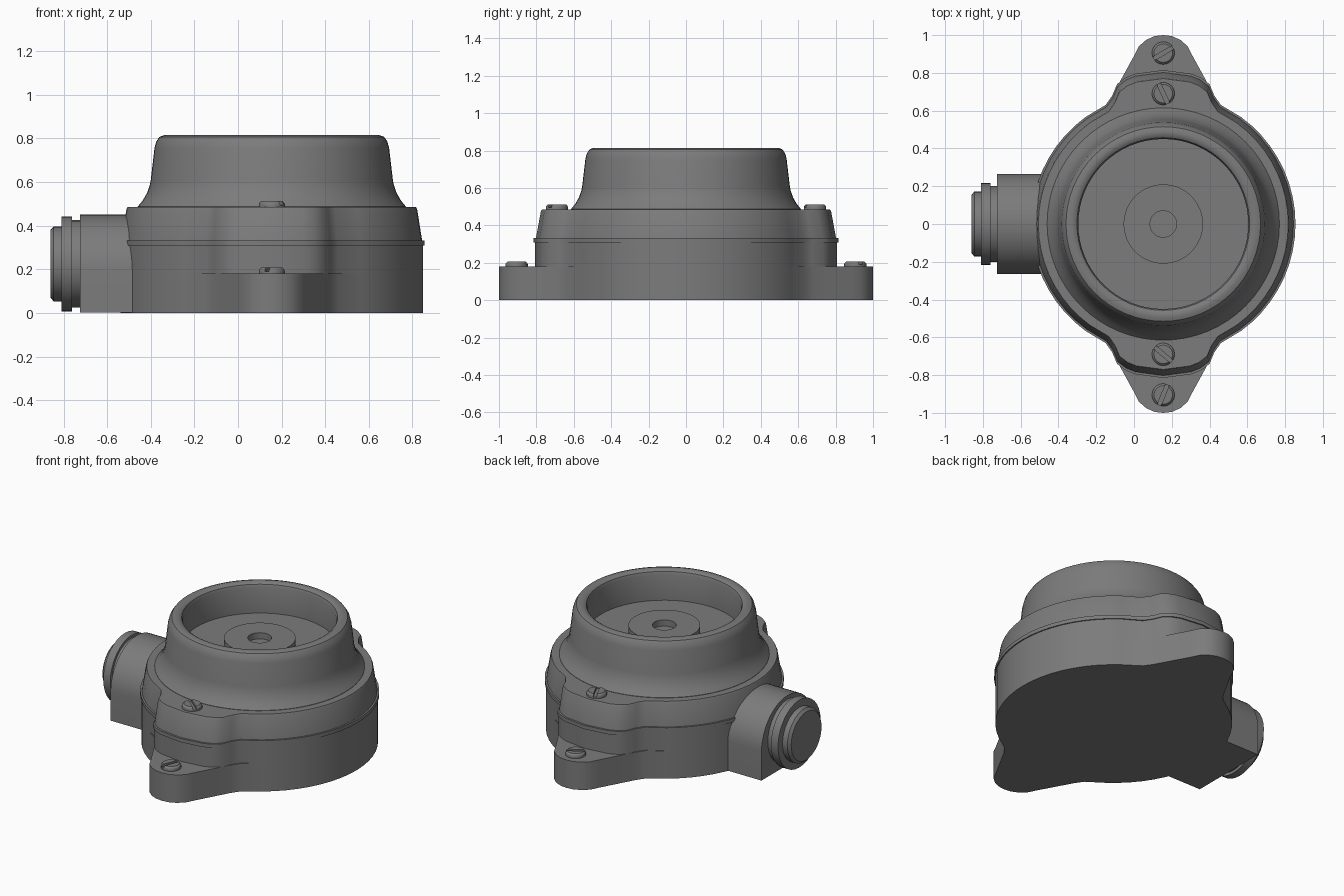
import bpy, bmesh
from math import sin, cos, pi, radians
from mathutils import Matrix, Vector

if "Cube" in bpy.data.objects:
    bpy.data.objects.remove(bpy.data.objects["Cube"])

CX = 0.155  # axis of the round housing

grey = bpy.data.materials.new("dark_grey")
grey.use_nodes = True
COLOR = (0.2, 0.2, 0.2, 1)
grey.diffuse_color = COLOR
grey.node_tree.nodes["Principled BSDF"].inputs["Base Color"].default_value = COLOR


def finish(name, bm, matrix, angle=30):
    """Turn a bmesh into a shaded object."""
    bmesh.ops.remove_doubles(bm, verts=bm.verts, dist=1e-5)
    bmesh.ops.recalc_face_normals(bm, faces=bm.faces)
    bm.transform(matrix)
    mesh = bpy.data.meshes.new(name)
    bm.to_mesh(mesh)
    bm.free()
    mesh.materials.append(grey)
    ob = bpy.data.objects.new(name, mesh)
    bpy.context.collection.objects.link(ob)
    bpy.ops.object.select_all(action='DESELECT')
    ob.select_set(True)
    bpy.context.view_layer.objects.active = ob
    bpy.ops.object.shade_smooth_by_angle(angle=radians(angle))
    return ob


def add_loft(bm, outline, levels):
    """Stack scaled copies of an outline, given as (scale, z), and cap both ends."""
    rings = [[bm.verts.new((x * s, y * s, z)) for x, y in outline] for s, z in levels]
    n = len(outline)
    for a, b in zip(rings, rings[1:]):
        for i in range(n):
            j = (i + 1) % n
            bm.faces.new((a[i], a[j], b[j], b[i]))
    bm.faces.new(rings[0][::-1])
    bm.faces.new(rings[-1])


def loft(name, outline, levels, matrix=Matrix.Translation((CX, 0, 0)), angle=30):
    bm = bmesh.new()
    add_loft(bm, outline, levels)
    return finish(name, bm, matrix, angle)


def lathe(name, profile, matrix, steps=64):
    """Spin a profile of (radius, height) around the local z axis."""
    bm = bmesh.new()
    verts = [bm.verts.new((r, 0, z)) for r, z in profile]
    edges = [bm.edges.new(pair) for pair in zip(verts, verts[1:])]
    bmesh.ops.spin(bm, geom=verts + edges, cent=(0, 0, 0), axis=(0, 0, 1),
                   angle=2 * pi, steps=steps)
    return finish(name, bm, matrix)


def mirrored(quarter):
    """Complete an outline from its first quadrant, listed from +x to +y."""
    left = [(-x, y) for x, y in reversed(quarter[:-1])]
    half = quarter + left
    return half + [(x, -y) for x, y in reversed(half[1:-1])]


# Housing outlines: a circle with lugs front and back
arc = [(0.7 * cos(radians(a)), 0.7 * sin(radians(a))) for a in range(0, 60, 6)]
lug = [(0.305, 0.63), (0.27, 0.68), (0.245, 0.74), (0.2, 0.775), (0.15, 0.795), (0, 0.815)]
foot = [(0.305, 0.63), (0.27, 0.68), (0.24, 0.735), (0.155, 0.89), (0.13, 0.94),
        (0.09, 0.975), (0.045, 0.995), (0, 1)]
body = mirrored(arc + lug)
inner = [(x * 0.99, y * 0.99) for x, y in arc]
footed = mirrored(inner + foot)

loft("base_with_feet", footed, [(1, 0), (1, 0.18)])
loft("base_upper", body, [(0.99, 0.18), (0.99, 0.31)])
loft("flange", body, [(1, 0.308), (1, 0.332)])
loft("lid", body, [(0.985, 0.33), (0.952, 0.475), (0.945, 0.485)])

# Round collar with a recessed floor, a raised boss and a blind hole
lathe("collar", [
    (0.615, 0.48), (0.615, 0.487), (0.592, 0.515), (0.572, 0.55), (0.56, 0.585), (0.555, 0.61),
    (0.538, 0.755), (0.53, 0.785), (0.515, 0.807), (0.492, 0.815),
    (0.47, 0.812), (0.457, 0.803), (0.45, 0.785), (0.45, 0.62),
    (0.21, 0.62), (0.21, 0.67), (0.07, 0.67), (0.07, 0.63), (0, 0.63),
], Matrix.Translation((CX, 0, 0)))

# Cable entry: arched block, then neck, ring and plug along -x
along_x = Matrix(((0, 0, -1, 0), (-1, 0, 0, 0), (0, 1, 0, 0), (0, 0, 0, 1)))
arch = [(-0.265, 0.001), (0.265, 0.001)]
arch += [(0.265 * cos(pi * i / 24), 0.185 + 0.265 * sin(pi * i / 24)) for i in range(25)]
loft("entry_block", arch, [(1, 0.42), (1, 0.725)], along_x)
lathe("entry_gland", [
    (0, 0.7), (0.2, 0.7), (0.2, 0.76), (0.218, 0.76), (0.218, 0.81),
    (0.172, 0.81), (0.172, 0.845), (0.155, 0.86), (0, 0.86),
], Matrix.Translation((0, 0, 0.225)) @ along_x, steps=32)


def screw(name, y, z, turn):
    """Slotted head: a low disc carrying two half-moon pieces."""
    bm = bmesh.new()
    circle = [(0.06 * cos(2 * pi * i / 24), 0.06 * sin(2 * pi * i / 24)) for i in range(24)]
    add_loft(bm, circle, [(1, -0.01), (1, 0.01)])
    for side in (0, pi):
        half = [(0.06 * cos(side + radians(a)), 0.06 * sin(side + radians(a)))
                for a in range(10, 171, 16)]
        start = len(bm.verts)
        add_loft(bm, half, [(1, 0.01), (0.97, 0.018), (0.82, 0.027)])
        bm.verts.ensure_lookup_table()
        # keep the slot walls straight while the rim tapers
        edge = 0.06 * sin(radians(10))
        for v in bm.verts[start:]:
            if abs(v.co.y) < edge:
                v.co.y = edge if side == 0 else -edge
    place = Matrix.Translation((CX, y, z)) @ Matrix.Rotation(radians(turn), 4, 'Z')
    finish(name, bm, place)


screw("lid_screw_back", 0.69, 0.485, 115)
screw("lid_screw_front", -0.69, 0.485, -40)
screw("foot_screw_back", 0.905, 0.18, 30)
screw("foot_screw_front", -0.905, 0.18, 68)
